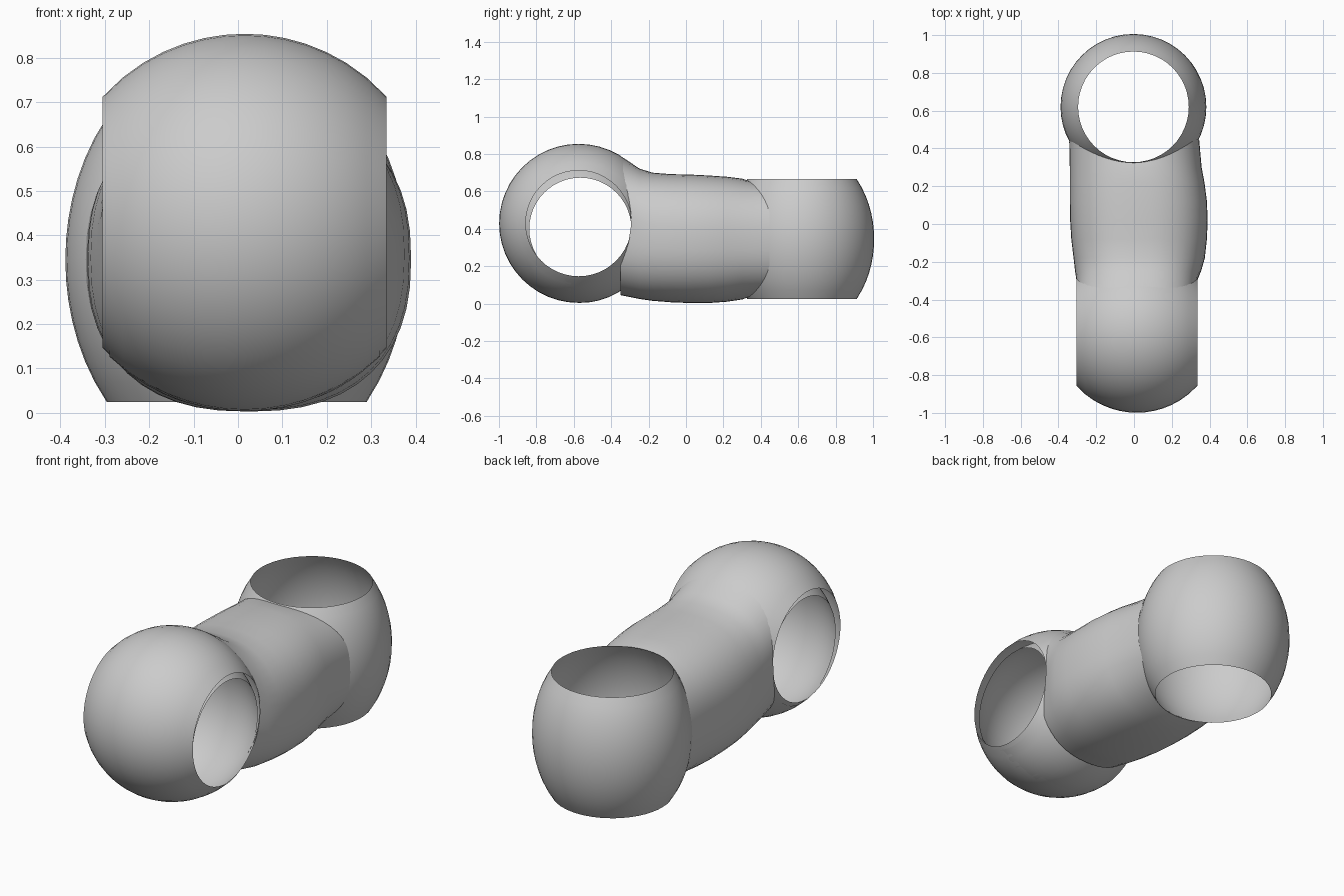
import bpy, math

if "Cube" in bpy.data.objects:
    bpy.data.objects.remove(bpy.data.objects["Cube"])


def mesh_object(name, rings):
    """Skin closed rings of equal length, leaving both ends open."""
    n = len(rings[0])
    verts = [p for r in rings for p in r]
    faces = [(i * n + j, i * n + (j + 1) % n, (i + 1) * n + (j + 1) % n, (i + 1) * n + j)
             for i in range(len(rings) - 1) for j in range(n)]
    me = bpy.data.meshes.new(name)
    me.from_pydata(verts, [], faces)
    me.update()
    ob = bpy.data.objects.new(name, me)
    bpy.context.collection.objects.link(ob)
    for p in me.polygons:
        p.use_smooth = True
    return ob


def radius(t, half, eq, rim):
    """Radius of a truncated ball at distance t from its equator."""
    k = min(abs(t / half), 1.0)
    return eq * math.sqrt(1 - k * k * (1 - (rim / eq) ** 2))


def ball(name, c, half, eq, rim, axis, steps=14, n=48):
    rings = []
    for i in range(steps + 1):
        t = half * (2 * i / steps - 1)
        r = radius(t, half, eq, rim)
        ring = []
        for j in range(n):
            a = 2 * math.pi * j / n
            u, v = r * math.cos(a), r * math.sin(a)
            d = (t, u, v) if axis == 'X' else (u, v, t)
            ring.append(tuple(c[k] + d[k] for k in range(3)))
        rings.append(ring)
    return mesh_object(name, rings)


FRONT = dict(c=(0.015, -0.574, 0.429), half=0.32, eq=0.425, rim=0.283)
BACK = dict(c=(-0.003, 0.62, 0.345), half=0.32, eq=0.386, rim=0.293)

# Hollow ball ends: front one opens sideways, back one opens up and down
ball("front_socket", axis='X', **FRONT)
ball("front_socket_lining", (0.015, -0.565, 0.40), 0.305, 0.396, 0.273, 'X')
ball("back_socket", axis='Z', **BACK)

# Connecting arm: rounded sections (y, xmin, xmax, zmin, zmax)
sections = [(-0.33, -0.305, 0.335, 0.045, 0.775),
            (-0.25, -0.312, 0.355, 0.025, 0.722),
            (-0.18, -0.32, 0.375, 0.015, 0.700),
            (-0.08, -0.332, 0.386, 0.007, 0.692),
            (0.02, -0.338, 0.390, 0.003, 0.690),
            (0.12, -0.340, 0.386, 0.003, 0.685),
            (0.22, -0.340, 0.373, 0.010, 0.678),
            (0.30, -0.340, 0.358, 0.022, 0.668),
            (0.40, -0.343, 0.345, 0.030, 0.660)]
rings, n, e = [], 48, 2 / 2.4
for i, (y, x0, x1, z0, z1) in enumerate(sections):
    ring = []
    for j in range(n):
        a = 2 * math.pi * j / n
        ca, sa = math.cos(a), math.sin(a)
        x = (x0 + x1) / 2 + (x1 - x0) / 2 * math.copysign(abs(ca) ** e, ca)
        z = (z0 + z1) / 2 + (z1 - z0) / 2 * math.copysign(abs(sa) ** e, sa)
        yy = y
        # End sections are trimmed to the surface of the balls
        if i == 0:
            cx, cy, cz = FRONT['c']
            d2 = FRONT['eq'] ** 2 - (x - cx) ** 2 - (z - cz) ** 2
            yy = cy + math.sqrt(max(d2, 0.05))
        elif i == len(sections) - 1:
            cx, cy, cz = BACK['c']
            r = radius(z - cz, BACK['half'], BACK['eq'], BACK['rim'])
            yy = cy - math.sqrt(max(r * r - (x - cx) ** 2, 0.03))
        ring.append((x, yy, z))
    rings.append(ring)
# Keep inner sections from crossing the trimmed ends
for j in range(n):
    for i in range(1, len(rings) - 1):
        x, y, z = rings[i][j]
        lo, hi = rings[0][j][1], rings[-1][j][1]
        y = min(max(y, lo + 0.012 * i), hi - 0.012 * (len(rings) - 1 - i))
        rings[i][j] = (x, y, z)
mesh_object("connecting_arm", rings)
